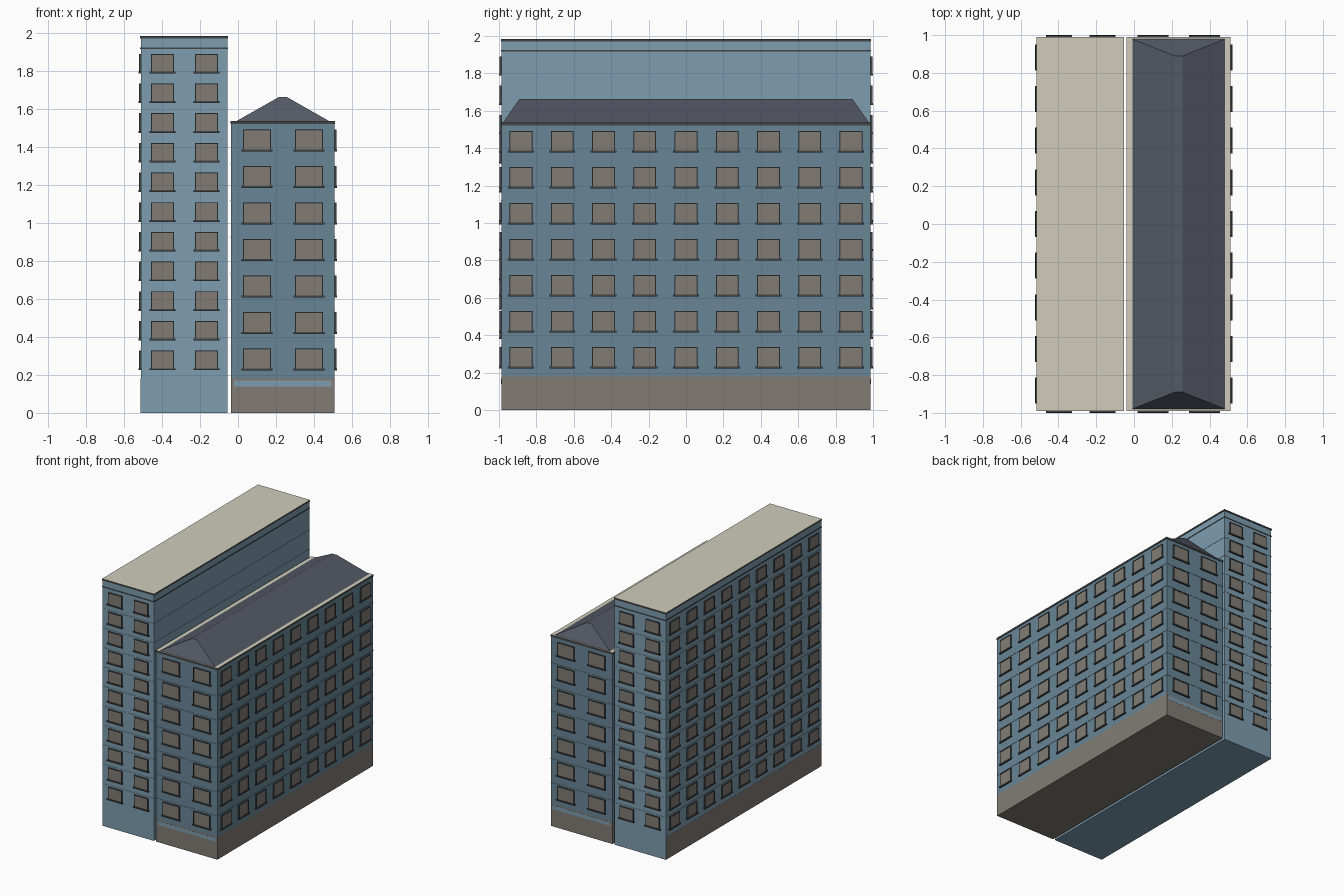
import bpy, bmesh

if "Cube" in bpy.data.objects:
    bpy.data.objects.remove(bpy.data.objects["Cube"])


def mat(name, r, g, b):
    m = bpy.data.materials.new(name)
    m.diffuse_color = (r, g, b, 1)
    m.use_nodes = True
    m.node_tree.nodes["Principled BSDF"].inputs["Base Color"].default_value = m.diffuse_color
    return m


LIGHT = mat("light_blue_wall", 0.21, 0.34, 0.44)
BLUE = mat("blue_wall", 0.14, 0.24, 0.31)
STONE = mat("warm_grey", 0.22, 0.20, 0.175)
DARK = mat("dark_trim", 0.055, 0.06, 0.06)
CREAM = mat("cream_roof", 0.63, 0.60, 0.50)
SLATE = mat("slate_roof", 0.09, 0.10, 0.13)


def box(bm, lo, hi):
    """Axis-aligned box between two corners, in any order."""
    a = [min(p, q) for p, q in zip(lo, hi)]
    b = [max(p, q) for p, q in zip(lo, hi)]
    v = [bm.verts.new((x, y, z)) for z in (a[2], b[2])
         for x, y in ((a[0], a[1]), (b[0], a[1]), (b[0], b[1]), (a[0], b[1]))]
    for f in ((3, 2, 1, 0), (4, 5, 6, 7), (0, 1, 5, 4),
              (1, 2, 6, 5), (2, 3, 7, 6), (3, 0, 4, 7)):
        bm.faces.new([v[i] for i in f])


def finish(bm, name, *mats):
    me = bpy.data.meshes.new(name)
    bm.to_mesh(me)
    bm.free()
    for m in mats:
        me.materials.append(m)
    ob = bpy.data.objects.new(name, me)
    bpy.context.collection.objects.link(ob)
    return ob


def solid(name, lo, hi, m):
    bm = bmesh.new()
    box(bm, lo, hi)
    return finish(bm, name, m)


def cap(name, lo, hi):
    """Dark-edged slab with a cream top."""
    ob = solid(name, lo, hi, DARK)
    ob.data.materials.append(CREAM)
    for p in ob.data.polygons:
        if p.normal.z > 0.9:
            p.material_index = 1


Y = 0.987


def windows(name, walls, z0, h, pitch, rows):
    """walls: (axis of outward normal, sign, wall plane, window centres, width)"""
    panes, frames = bmesh.new(), bmesh.new()
    for axis, s, plane, centres, w in walls:
        def put(bm, u0, u1, za, zb, d):
            inner, outer = plane - s * 0.004, plane + s * d
            if axis == 'x':
                box(bm, (inner, u0, za), (outer, u1, zb))
            else:
                box(bm, (u0, inner, za), (u1, outer, zb))
        for r in range(rows):
            z, t = z0 + r * pitch, 0.005
            for c in centres:
                a, b = c - w / 2, c + w / 2
                put(panes, a + t, b - t, z + t, z + h - t, 0.007)
                put(frames, a, a + t, z, z + h, 0.010)
                put(frames, b - t, b, z, z + h, 0.010)
                put(frames, a + t, b - t, z + h - t, z + h, 0.010)
                put(frames, a - 0.008, b + 0.008, z - t, z + t, 0.013)
    finish(panes, name + "_panes", STONE)
    finish(frames, name + "_frames", DARK)


def floor_bands(name, x0, x1, z0, pitch, rows, m):
    bm = bmesh.new()
    for r in range(rows):
        z = z0 + r * pitch
        box(bm, (x0 - 0.002, -Y - 0.002, z), (x1 + 0.002, Y + 0.002, z + 0.004))
    finish(bm, name, m)


side_cols = [-0.882 + i * 0.2205 for i in range(9)]

# Tall slab block
T0, T1 = -0.512, -0.056
solid("tall_block_walls", (T0, -Y, 0), (T1, Y, 1.975), LIGHT)
solid("tall_block_plinth", (T0 - 0.001, -Y + 0.002, 0), (T0 + 0.02, Y - 0.002, 0.18), STONE)
solid("tall_block_cornice_line", (T0 - 0.003, -Y - 0.003, 1.917), (T1 + 0.003, Y + 0.003, 1.924), DARK)
cap("tall_block_flat_roof", (T0 - 0.003, -Y - 0.003, 1.972), (T1 + 0.003, Y + 0.003, 1.985))
floor_bands("tall_block_floor_bands", T0, T1, 0.337, 0.1563, 10, LIGHT)
windows("tall_block_windows", [
    ('y', -1, -Y, (-0.398, -0.166), 0.122),
    ('y', 1, Y, (-0.398, -0.166), 0.122),
    ('x', -1, T0, side_cols, 0.122)], 0.230, 0.098, 0.1563, 11)

# Lower block
L0, L1 = -0.037, 0.508
solid("low_block_walls", (L0, -Y, 0.18), (L1, Y, 1.525), BLUE)
solid("low_block_plinth", (L0, -Y, 0), (L1, Y, 0.18), STONE)
for s, n in ((-1, "front"), (1, "back")):
    solid("plinth_strip_" + n, (L0 + 0.015, s * (Y - 0.01), 0.14),
          (L1 - 0.015, s * (Y + 0.001), 0.17), LIGHT)
cap("low_block_eaves", (L0 - 0.003, -Y - 0.003, 1.522), (L1 + 0.003, Y + 0.003, 1.537))
floor_bands("low_block_floor_bands", L0, L1, 0.347, 0.1925, 6, BLUE)
windows("low_block_windows", [
    ('y', -1, -Y, (0.100, 0.373), 0.147),
    ('y', 1, Y, (0.100, 0.373), 0.147),
    ('x', 1, L1, side_cols, 0.122)], 0.228, 0.110, 0.1925, 7)

# Hipped roof with a narrow flat ridge
bm = bmesh.new()
box(bm, (-0.012, -0.98, 1.535), (0.484, 0.98, 1.664))
for v in bm.verts:
    if v.co.z > 1.6:
        v.co.x = 0.216 if v.co.x < 0.2 else 0.257
        v.co.y = 0.89 if v.co.y > 0 else -0.89
finish(bm, "low_block_hipped_roof", SLATE)
